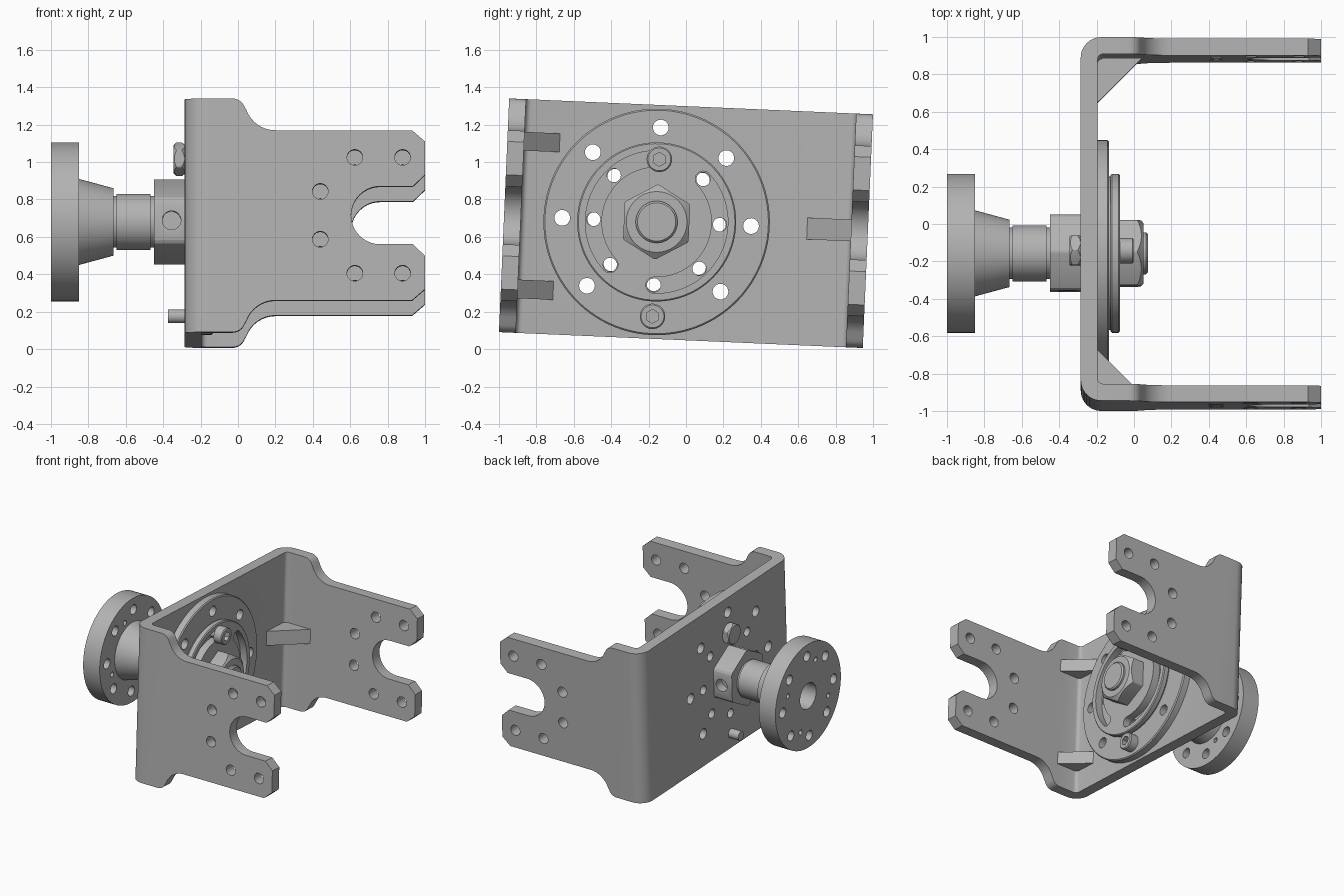
import bpy, bmesh
from math import sin, cos, pi, radians
from mathutils import Matrix

default = bpy.data.objects.get("Cube")
if default:
    bpy.data.objects.remove(default, do_unlink=True)

steel = bpy.data.materials.new("grey_steel")
steel.use_nodes = True
GREY = (0.45, 0.45, 0.45, 1)
steel.diffuse_color = GREY
steel.node_tree.nodes["Principled BSDF"].inputs["Base Color"].default_value = GREY

parts = []


def add_object(name, bm, keep=True):
    bmesh.ops.recalc_face_normals(bm, faces=bm.faces)
    mesh = bpy.data.meshes.new(name)
    bm.to_mesh(mesh)
    bm.free()
    mesh.materials.append(steel)
    obj = bpy.data.objects.new(name, mesh)
    bpy.context.collection.objects.link(obj)
    if keep:
        parts.append(obj)
    return obj


def turn(bm, profile, u=0, v=0, segs=64):
    """Solid of (x, radius) stations around an axis along x."""
    rings = []
    for x, r in profile:
        angles = [2 * pi * i / segs for i in range(segs)]
        rings.append([bm.verts.new((x, u + r * sin(a), v + r * cos(a))) for a in angles])
    for a, b in zip(rings, rings[1:]):
        for i in range(segs):
            j = (i + 1) % segs
            bm.faces.new((a[i], a[j], b[j], b[i]))
    bm.faces.new(rings[0])
    bm.faces.new(rings[-1])


def turned(name, profile, u=0, v=0, segs=64, keep=True):
    bm = bmesh.new()
    turn(bm, profile, u, v, segs)
    return add_object(name, bm, keep)


def prism(name, points, axis, lo, hi, keep=True):
    """Extrude a 2D outline along axis 0, 1 or 2."""
    bm = bmesh.new()
    ends = []
    for h in (lo, hi):
        ring = []
        for p in points:
            co = list(p)
            co.insert(axis, h)
            ring.append(bm.verts.new(co))
        bm.faces.new(ring)
        ends.append(ring)
    a, b = ends
    for i in range(len(a)):
        j = (i + 1) % len(a)
        bm.faces.new((a[i], a[j], b[j], b[i]))
    return add_object(name, bm, keep)


def combine(obj, cutter, operation="DIFFERENCE"):
    mod = obj.modifiers.new("cut", "BOOLEAN")
    mod.operation, mod.solver, mod.object = operation, "EXACT", cutter
    graph = bpy.context.evaluated_depsgraph_get()
    graph.update()
    result = bpy.data.meshes.new_from_object(obj.evaluated_get(graph))
    obj.modifiers.clear()
    obj.data = result
    bpy.data.objects.remove(cutter, do_unlink=True)


def drill(obj, holes, lo, hi, r, segs=24):
    bm = bmesh.new()
    for u, v in holes:
        turn(bm, [(lo, r), (hi, r)], u, v, segs)
    combine(obj, add_object("drill", bm, False))


def arc(cx, cy, r, a0, a1, n):
    steps = [radians(a0 + (a1 - a0) * i / n) for i in range(n + 1)]
    return [(cx + r * cos(a), cy + r * sin(a)) for a in steps]


def circle_of(r, start=0, count=8):
    return [(r * cos(2 * pi * i / count + start), r * sin(2 * pi * i / count + start))
            for i in range(count)]


# Folded U bracket: plan outline intersected with the arm silhouette
LEFT, RIGHT, BACK, T, H = -0.816, 1.13, -0.285, 0.09, 0.625
plan = [(1, LEFT), (1, LEFT + T)]
plan += arc(BACK + T + 0.03, LEFT + T + 0.03, 0.03, 270, 180, 4)
plan += arc(BACK + T + 0.03, RIGHT - T - 0.03, 0.03, 180, 90, 4)
plan += [(1, RIGHT - T), (1, RIGHT)]
plan += arc(BACK + 0.11, RIGHT - 0.11, 0.11, 90, 180, 10)
plan += arc(BACK + 0.11, LEFT + 0.11, 0.11, 180, 270, 10)
bracket = prism("u_bracket", plan, 2, -H, H)

upper = [(-0.4, H)] + arc(-0.03, H - 0.07, 0.07, 90, 20, 6)
upper += arc(0.2, H - 0.005, 0.165, 200, 270, 8)
upper += [(0.93, 0.455), (1.0, 0.395), (1.0, 0.217), (0.935, 0.155)]
upper += arc(0.76, 0, 0.155, 90, 171, 9)
silhouette = upper + [(0.605, 0)] + [(x, -z) for x, z in reversed(upper)]
combine(bracket, prism("silhouette", silhouette, 1, -2, 2, False), "INTERSECT")

# Bolt holes through both arms
bm = bmesh.new()
for x, z in [(0.625, 0.31), (0.88, 0.31), (0.44, 0.128)]:
    for s in (1, -1):
        bmesh.ops.create_cone(bm, cap_ends=True, segments=24, radius1=0.042, radius2=0.042,
                              depth=4, matrix=Matrix.Translation((x, 0, s * z))
                              @ Matrix.Rotation(pi / 2, 4, "X"))
combine(bracket, add_object("arm_drill", bm, False))

# Two bolt circles through the back wall
OUTER = [p for p in circle_of(0.505) if p[1] > -0.5]
INNER = [p for p in circle_of(0.338) if p[1] < 0.33]
drill(bracket, OUTER, -1, 0, 0.042)
drill(bracket, INNER, -1, 0, 0.037)

# Corner gussets
X = BACK + T
for name, wall, leg, v, w in [("gusset_right_top", LEFT + T, 0.19, 0.4, 0.05),
                              ("gusset_right_bottom", LEFT + T, 0.19, -0.39, 0.05),
                              ("gusset_left", RIGHT - T, -0.235, 0, 0.058)]:
    s = 0.02 if leg > 0 else -0.02
    prism(name, [(X - 0.02, wall - s), (X - 0.02, wall + leg), (X, wall + leg),
                 (X + abs(leg), wall), (X + abs(leg), wall - s)], 2, v - w, v + w)

# Large index disc
index_disc = turned("index_disc", [(X - 0.005, 0.605), (-0.143, 0.605), (-0.135, 0.597)], segs=96)
drill(index_disc, OUTER, -1, 0, 0.042)
drill(index_disc, INNER, -1, 0, 0.037)

# Small disc with two curved slots
slot_disc = turned("slotted_disc", [(-0.137, 0.41), (-0.125, 0.41), (-0.125, 0.418), (-0.118, 0.425),
                                    (-0.082, 0.425), (-0.075, 0.418)], segs=96)
R, W = 0.338, 0.043
for start in (90, 270):
    end = start + 135
    a, b = radians(start), radians(end)
    slot = arc(0, 0, R + W, start, end, 28)
    slot += arc(R * cos(b), R * sin(b), W, end, end + 180, 10)[1:-1]
    slot += arc(0, 0, R - W, end, start, 28)
    slot += arc(R * cos(a), R * sin(a), W, start + 180, start + 360, 10)[1:-1]
    combine(slot_disc, prism("slot", slot, 0, -0.2, 0, False))

# Central nut and stud
nut = turned("centre_nut", [(-0.08, 0.202), (0.05, 0.202)], segs=6)
combine(nut, turned("nut_chamfer", [(-0.1, 0.199), (0.02, 0.199), (0.06, 0.15)], keep=False), "INTERSECT")
turned("stud", [(-0.1, 0.112), (0.065, 0.112), (0.075, 0.102)])

# Socket screws with their rear ends
for name, v, base, tail in [("upper_screw", 0.335, -0.075, -0.34), ("lower_screw", -0.505, -0.135, -0.375)]:
    screw = turned(name, [(tail, 0.037), (base, 0.037), (base, 0.068), (base + 0.066, 0.068),
                          (base + 0.073, 0.061)], 0, v, 32)
    drill(screw, [(0, v)], base + 0.03, 0.2, 0.037, 6)
lock_nut = turned("lock_nut", [(-0.345, 0.091), (-0.283, 0.091)], 0, 0.335, 6)
combine(lock_nut, turned("lock_chamfer", [(-0.347, 0.072), (-0.33, 0.09), (-0.3, 0.09), (-0.281, 0.075)],
                         0, 0.335, 32, False), "INTERSECT")

# Hexagonal hub with blind cross holes
hub = turned("hex_hub", [(-0.45, 0.234), (-0.28, 0.234)], segs=6)
combine(hub, turned("hub_round", [(-0.46, 0.228), (-0.27, 0.228)], keep=False), "INTERSECT")
bm = bmesh.new()
for s in (1, -1):
    bmesh.ops.create_cone(bm, cap_ends=True, segments=32, radius1=0.05, radius2=0.05, depth=0.2,
                          matrix=Matrix.Translation((-0.355, s * 0.23, 0)) @ Matrix.Rotation(pi / 2, 4, "X"))
combine(hub, add_object("cross_drill", bm, False))

# Grooved shaft, cone and mounting flange
flange = turned("flange_and_shaft", [(-1, 0.425), (-0.85, 0.425), (-0.85, 0.23), (-0.665, 0.18),
                                     (-0.665, 0.138), (-0.65, 0.138), (-0.65, 0.15), (-0.467, 0.15),
                                     (-0.467, 0.138), (-0.44, 0.138)], segs=96)
drill(flange, [(0, 0)], -1.2, -0.75, 0.105, 48)
drill(flange, circle_of(0.33), -1.2, -0.7, 0.04)
drill(flange, circle_of(0.28, 0.4, 4), -1.2, -0.7, 0.02, 16)

# Place the tilted assembly and shade it
tilt = Matrix.Translation((0, -0.157, 0.68)) @ Matrix.Rotation(radians(-2.5), 4, "X")
bpy.ops.object.select_all(action="DESELECT")
for obj in parts:
    obj.matrix_world = tilt
    obj.select_set(True)
bpy.context.view_layer.objects.active = bracket
bpy.ops.object.shade_smooth_by_angle(angle=radians(28))
